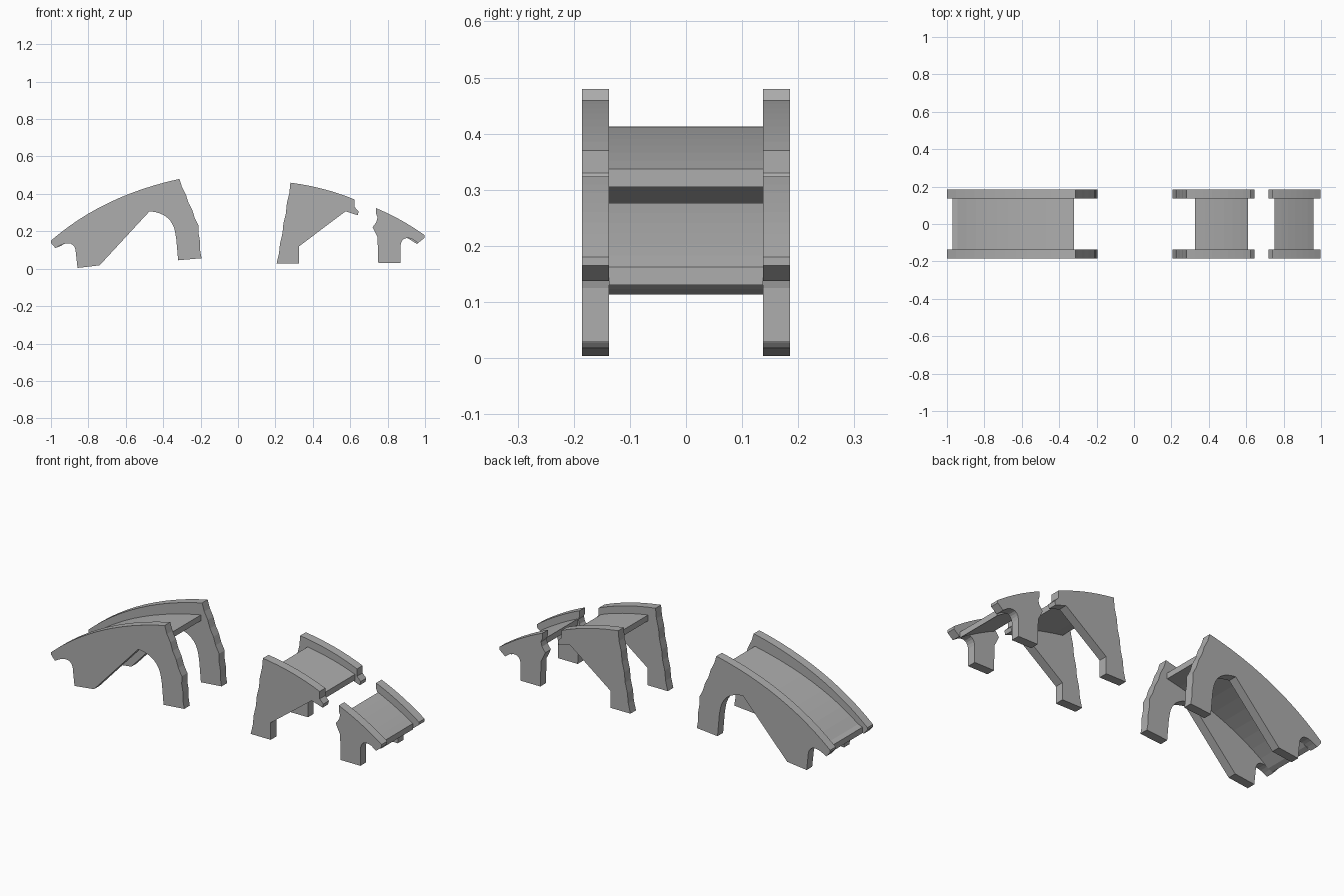
import bpy
import bmesh
from mathutils import Vector

default_cube = bpy.data.objects.get("Cube")
if default_cube:
    bpy.data.objects.remove(default_cube, do_unlink=True)

WALL_INNER, WALL_OUTER = 0.137, 0.185
DECK_THICKNESS = 0.032

stone = bpy.data.materials.new("grey stone")
stone.use_nodes = True
stone_colour = (0.42, 0.42, 0.42, 1)
stone.diffuse_color = stone_colour
stone.node_tree.nodes["Principled BSDF"].inputs["Base Color"].default_value = stone_colour


def arc(start, middle, end, steps=8):
    """Smooth curve through three profile points."""
    start, middle, end = Vector(start), Vector(middle), Vector(end)
    handle = middle * 2 - (start + end) / 2
    points = []
    for i in range(steps + 1):
        t = i / steps
        points.append(start * (1 - t) ** 2 + handle * 2 * t * (1 - t) + end * t * t)
    return points


def broken(start, end, steps=6, depth=0.004):
    """Chipped edge between two profile points, without the end points."""
    start, end = Vector(start), Vector(end)
    inward = (end - start).normalized()
    inward = Vector((inward.y, -inward.x))
    return [start.lerp(end, i / steps) + inward * depth * (i % 2)
            for i in range(1, steps)]


def slab(name, profile, y_from, y_to):
    """Extrude a side profile across the bridge."""
    bm = bmesh.new()
    face = bm.faces.new([bm.verts.new((p[0], y_from, p[1])) for p in profile])
    result = bmesh.ops.extrude_face_region(bm, geom=[face])
    moved = [g for g in result["geom"] if isinstance(g, bmesh.types.BMVert)]
    bmesh.ops.translate(bm, verts=moved, vec=(0, y_to - y_from, 0))
    bmesh.ops.recalc_face_normals(bm, faces=bm.faces)
    mesh = bpy.data.meshes.new(name)
    bm.to_mesh(mesh)
    bm.free()
    mesh.materials.append(stone)
    obj = bpy.data.objects.new(name, mesh)
    bpy.context.collection.objects.link(obj)


def bridge_piece(name, wall, deck_top):
    """Two matching side walls with a sunken deck between them."""
    slab(name + "_front_wall", wall, -WALL_OUTER, -WALL_INNER)
    slab(name + "_back_wall", wall, WALL_INNER, WALL_OUTER)
    underside = [Vector(p) - Vector((0, DECK_THICKNESS)) for p in reversed(deck_top)]
    slab(name + "_deck", list(deck_top) + underside, -WALL_INNER, WALL_INNER)


# Large piece: ramp foot, long slope and open arch
large_top = arc((-1, 0.15), (-0.69, 0.353), (-0.313, 0.48), 12)
large_break = ([(-0.313, 0.48)] + broken((-0.313, 0.48), (-0.21, 0.23))
               + [(-0.21, 0.23)] + broken((-0.21, 0.23), (-0.195, 0.056), 4))
large_legs = [(-0.195, 0.056), (-0.32, 0.045), (-0.33, 0.157)]
large_arch = arc((-0.335, 0.19), (-0.378, 0.273), (-0.473, 0.307))
large_foot = [(-0.74, 0.018), (-0.858, 0.004)]
large_toe = arc((-0.869, 0.104), (-0.906, 0.136), (-0.976, 0.11))
bridge_piece(
    "large_piece",
    large_top[:-1] + large_break + large_legs + large_arch + large_foot
    + large_toe + [(-1, 0.138)],
    [(-0.97, 0.145)] + arc((-0.944, 0.155), (-0.67, 0.31), (-0.32, 0.413), 10))

# Middle piece: tapered pier with an overhanging broken lip
middle_top = arc((0.28, 0.46), (0.46, 0.425), (0.623, 0.37))
middle_lip = [(0.623, 0.33), (0.645, 0.307), (0.64, 0.286), (0.575, 0.307)]
middle_leg = [(0.327, 0.12), (0.327, 0.027), (0.206, 0.027)]
middle_break = broken((0.206, 0.027), (0.28, 0.46), 8)
bridge_piece("middle_piece",
             middle_top + middle_lip + middle_leg + middle_break,
             arc((0.325, 0.411), (0.48, 0.379), (0.61, 0.337), 6))

# Small piece: single leg and low end of the bridge
small_top = arc((0.738, 0.324), (0.87, 0.26), (0.997, 0.18))
small_toe = [(0.997, 0.165), (0.963, 0.137)]
small_arch = arc((0.935, 0.157), (0.89, 0.161), (0.869, 0.125), 6)
small_leg = [(0.869, 0.03), (0.75, 0.03)]
small_break = [(0.746, 0.168), (0.735, 0.19), (0.72, 0.222), (0.74, 0.25),
               (0.746, 0.275), (0.738, 0.295)]
bridge_piece("small_piece",
             small_top + small_toe + small_arch + small_leg + small_break,
             arc((0.75, 0.276), (0.86, 0.222), (0.96, 0.162), 6))
